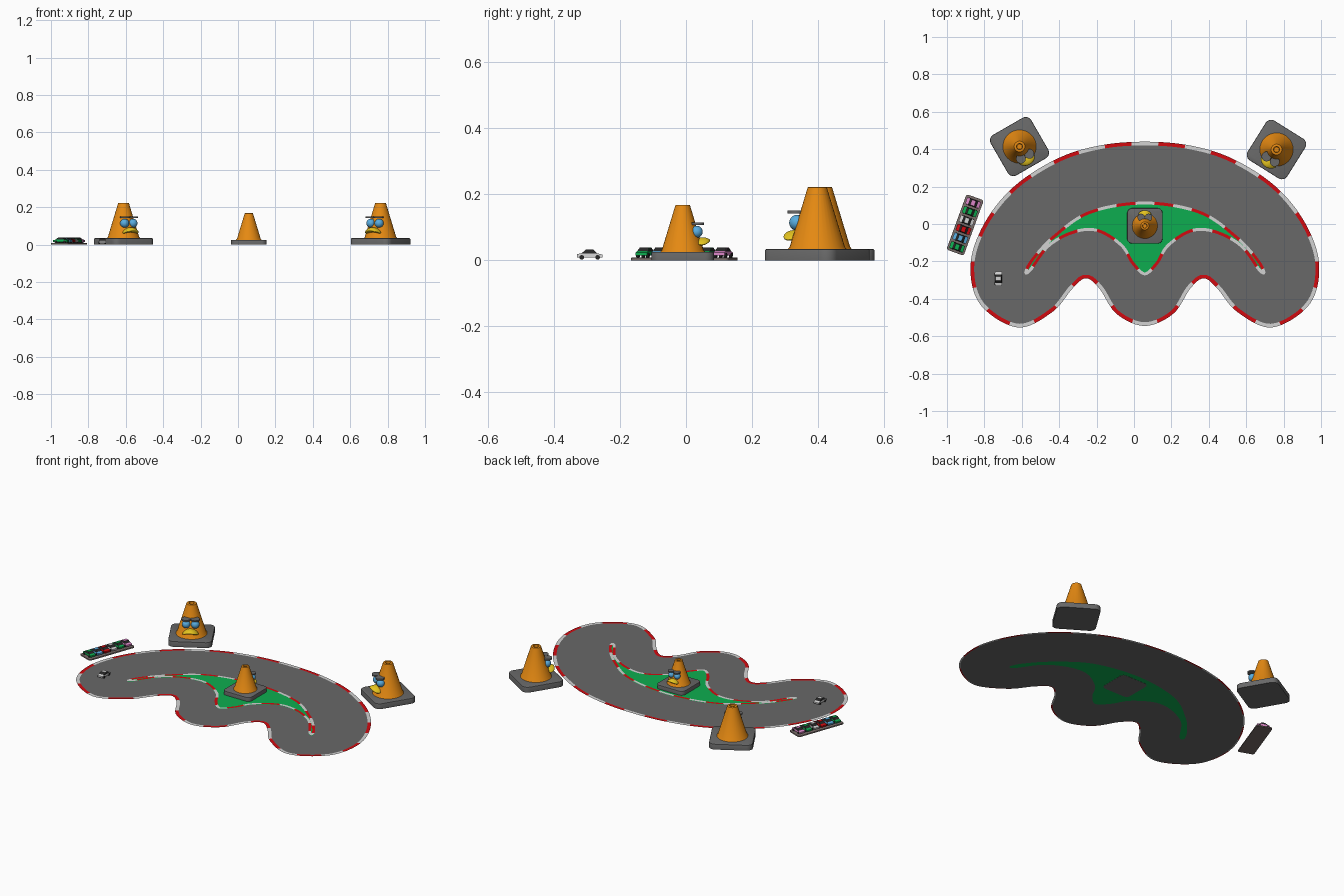
import bpy, bmesh, math
from mathutils import Matrix, Vector

cube = bpy.data.objects.get("Cube")
if cube:
    bpy.data.objects.remove(cube, do_unlink=True)


def material(name, rgb):
    m = bpy.data.materials.new(name)
    m.use_nodes = True
    m.diffuse_color = (*rgb, 1)
    m.node_tree.nodes["Principled BSDF"].inputs["Base Color"].default_value = (*rgb, 1)
    return m


ASPHALT = material("asphalt grey", (.14, .14, .14))
TRAY = material("tray brown grey", (.19, .15, .14))
ORANGE = material("cone orange", (.78, .25, .006))
GREEN = material("grass green", (.004, .42, .08))
RED = material("kerb red", (.65, .003, .005))
WHITE = material("off white", (.65, .65, .65))
YELLOW = material("bill yellow", (.85, .6, .015))
BLUE = material("sky blue", (.1, .42, .75))
PINK = material("pink", (.72, .24, .58))
BLACK = material("window black", (.02, .02, .02))


def finish(name, bm, mats, matrix=Matrix(), smooth=False):
    """Turn a bmesh into a named object."""
    bm.normal_update()
    bm.transform(matrix)
    mesh = bpy.data.meshes.new(name)
    bm.to_mesh(mesh)
    bm.free()
    for m in mats:
        mesh.materials.append(m)
    ob = bpy.data.objects.new(name, mesh)
    bpy.context.collection.objects.link(ob)
    if smooth:
        bpy.ops.object.select_all(action='DESELECT')
        ob.select_set(True)
        bpy.context.view_layer.objects.active = ob
        bpy.ops.object.shade_smooth_by_angle(angle=math.radians(40))
    return ob


# ---- Track outlines ----
AXIS = .058


def outline(half, dash):
    """Mirror a half outline, smooth it, and resample it into an even number of dashes."""
    pts = [Vector(p) for p in half]
    pts += [Vector((-p.x, p.y)) for p in reversed(pts[1:-1])]
    n, fine = len(pts), []
    for i in range(n):
        a, b, c, d = (pts[(i + k) % n] for k in (-1, 0, 1, 2))
        for j in range(24):
            t = j / 24
            fine.append(b + .5 * t * ((c - a) + t * ((2*a - 5*b + 4*c - d) + t * (3*(b - c) + d - a))))
    lengths = [(fine[(i + 1) % len(fine)] - p).length for i, p in enumerate(fine)]
    count = 2 * round(sum(lengths) / dash / 2) * 8
    step, walked, out = sum(lengths) / count, 0, []
    for i, p in enumerate(fine):
        while len(out) < count and len(out) * step < walked + lengths[i]:
            t = (len(out) * step - walked) / lengths[i]
            out.append(p.lerp(fine[(i + 1) % len(fine)], t) + Vector((AXIS, 0)))
        walked += lengths[i]
    return out


def inset(loop, d):
    n, out = len(loop), []
    for i, p in enumerate(loop):
        t = (loop[(i + 1) % n] - loop[i - 1]).normalized()
        out.append(p + d * Vector((t.y, -t.x)))
    return out


def sheet(name, loops, z, mat):
    bm = bmesh.new()
    for loop in loops:
        vs = [bm.verts.new((p.x, p.y, z)) for p in loop]
        for i, v in enumerate(vs):
            bm.edges.new((vs[i - 1], v))
    bmesh.ops.triangle_fill(bm, edges=bm.edges[:], use_beauty=True, normal=(0, 0, 1))
    bm.normal_update()
    bmesh.ops.reverse_faces(bm, faces=[f for f in bm.faces if f.normal.z < 0])
    finish(name, bm, [mat])


def kerb(name, loop, width, z):
    bm = bmesh.new()
    rows = [[bm.verts.new((p.x, p.y, z)) for p in row] for row in (loop, inset(loop, width))]
    n = len(loop)
    for i in range(n):
        j = (i + 1) % n
        f = bm.faces.new((rows[0][i], rows[0][j], rows[1][j], rows[1][i]))
        f.material_index = ((i + 4) // 8) % 2
    bm.normal_update()
    bmesh.ops.reverse_faces(bm, faces=[f for f in bm.faces if f.normal.z < 0])
    finish(name, bm, [WHITE, RED])


outer = outline([(0, .44), (.24, .42), (.467, .35), (.7, .2), (.86, .0), (.932, -.22),
                 (.88, -.43), (.68, -.553), (.494, -.47), (.387, -.345), (.315, -.29),
                 (.243, -.345), (.152, -.48), (0, -.545)], .145)
inner = outline([(0, .12), (.296, .07), (.494, -.064), (.61, -.19), (.645, -.262), (.61, -.255),
                 (.51, -.123), (.376, -.05), (.253, -.043), (.13, -.12), (.07, -.215),
                 (0, -.275)], .1)
sheet("road", [inset(outer, .008), inner], .001, ASPHALT)
sheet("grass_island", [inner], .001, GREEN)
kerb("outer_kerb", outer, .02, .003)
kerb("inner_kerb", inner, .016, .003)


# ---- Traffic cones with faces ----
def slab(name, sx, sy, h, radius, mat, matrix):
    bm = bmesh.new()
    bmesh.ops.create_cube(bm, size=1, matrix=Matrix.Translation((0, 0, h / 2)) @ Matrix.Diagonal((sx, sy, h, 1)))
    upright = [e for e in bm.edges if abs(e.verts[0].co.z - e.verts[1].co.z) > h / 2]
    bmesh.ops.bevel(bm, geom=upright, offset=radius, segments=6, profile=.5, affect='EDGES')
    bm.normal_update()
    top = [e for e in bm.edges if all(v.co.z > h * .9 for v in e.verts)]
    bmesh.ops.bevel(bm, geom=top, offset=h * .15, segments=2, profile=.5, affect='EDGES')
    return finish(name, bm, [mat], matrix, True)


def ellipsoid(name, centre, radii, mat, matrix, droop=0):
    bm = bmesh.new()
    bmesh.ops.create_uvsphere(bm, u_segments=24, v_segments=14, radius=1)
    bm.transform(Matrix.Diagonal((*radii, 1)))
    for v in bm.verts:
        v.co.z -= droop * v.co.x ** 2
    finish(name, bm, [mat], matrix @ Matrix.Translation(centre), True)


def cone(name, x, y, turn, scale):
    m = Matrix.Translation((x, y, 0)) @ Matrix.Rotation(math.radians(turn), 4, 'Z') @ Matrix.Scale(scale, 4)
    slab(name + "_base", .25, .25, .034, .035, ASPHALT, m)
    bm = bmesh.new()
    profile = [(.09, .033), (.084, .04), (.029, .221), (.027, .222), (.016, .222), (.014, .18), (0, .18)]
    vs = [bm.verts.new((r, 0, z)) for r, z in profile]
    for a, b in zip(vs, vs[1:]):
        bm.edges.new((a, b))
    bmesh.ops.spin(bm, geom=bm.verts[:] + bm.edges[:], cent=(0, 0, 0), axis=(0, 0, 1),
                   angle=math.tau, steps=32, use_duplicate=False)
    bmesh.ops.remove_doubles(bm, verts=bm.verts[:], dist=.0002)
    bmesh.ops.recalc_face_normals(bm, faces=bm.faces[:])
    bm.normal_update()
    outside = max(bm.faces, key=lambda f: f.calc_area())
    if outside.normal.dot(outside.calc_center_median()) < 0:
        bmesh.ops.reverse_faces(bm, faces=bm.faces[:])
    finish(name + "_body", bm, [ORANGE], m, True)
    for side, label in ((1, "left"), (-1, "right")):
        ellipsoid(f"{name}_{label}_eye", (side * .026, -.056, .114), (.024, .024, .024), BLUE, m)
        bm = bmesh.new()
        bmesh.ops.create_cone(bm, cap_ends=True, segments=24, radius1=.026, radius2=.026, depth=.009,
                              matrix=Matrix.Translation((side * .026, -.06, .146)))
        finish(f"{name}_{label}_brow", bm, [ASPHALT], m, True)
    ellipsoid(name + "_bill", (0, -.076, .079), (.046, .034, .013), YELLOW, m, 8)


cone("left_cone", .762, .398, -32, 1)
cone("right_cone", -.612, .414, 30, 1)
cone("middle_cone", AXIS, -.01, 180, .757)


# ---- Toy cars ----
def car(name, paint, matrix):
    bm = bmesh.new()
    side = [(-.039, .006), (-.039, .016), (-.024, .02), (-.011, .031), (.011, .031),
            (.023, .019), (.039, .015), (.039, .006)]
    rows = [[bm.verts.new((x * (.8 if z > .03 else 1), y, z)) for y, z in side] for x in (-.018, .018)]
    n = len(side)
    for i in range(n):
        j = (i + 1) % n
        f = bm.faces.new((rows[0][i], rows[0][j], rows[1][j], rows[1][i]))
        f.material_index = int(i in (2, 4))
    for row in rows:
        bm.faces.new(row)
        cabin = bm.faces.new([bm.verts.new(v.co + Vector((math.copysign(.0006, v.co.x), 0, -.001)))
                              for v in row[2:6]])
        cabin.material_index = 1
    bmesh.ops.recalc_face_normals(bm, faces=bm.faces[:])
    for x in (-.016, .016):
        for y in (-.024, .024):
            wheel = Matrix.Translation((x, y, .007)) @ Matrix.Rotation(math.pi / 2, 4, 'Y')
            made = bmesh.ops.create_cone(bm, cap_ends=True, segments=16, radius1=.007, radius2=.007,
                                         depth=.008, matrix=wheel)
            for f in {f for v in made["verts"] for f in v.link_faces}:
                f.material_index = 1
    finish(name, bm, [paint, BLACK], matrix)


car("track_car", WHITE, Matrix.Translation((-.725, -.292, .002)))
tray = Matrix.Translation((-.903, -.005, 0)) @ Matrix.Rotation(math.radians(-20), 4, 'Z')
slab("car_tray", .098, .315, .008, .012, TRAY, tray)
for i, paint in enumerate((GREEN, BLUE, RED, WHITE, GREEN, PINK)):
    spot = Matrix.Translation((0, (i - 2.5) * .05, .008)) @ Matrix.Rotation(math.pi / 2, 4, 'Z')
    car(f"tray_car_{i + 1}", paint, tray @ spot)
